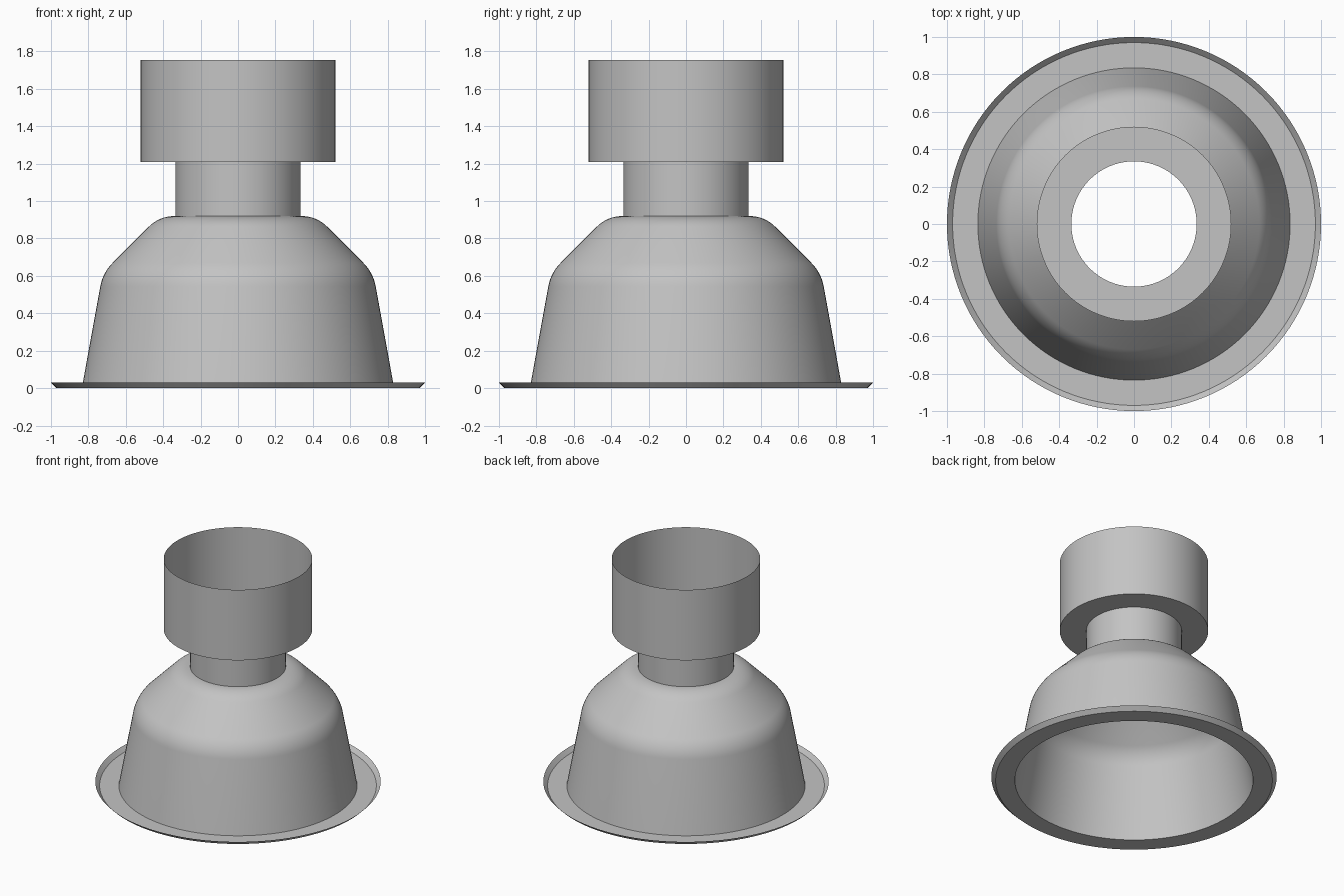
import bpy, bmesh, math
from mathutils import Vector

default = bpy.data.objects.get("Cube")
if default:
    bpy.data.objects.remove(default, do_unlink=True)

SEGMENTS = 128

grey = bpy.data.materials.new("plain grey")
grey.use_nodes = True
colour = (0.55, 0.55, 0.55, 1)
grey.diffuse_color = colour
grey.node_tree.nodes["Principled BSDF"].inputs["Base Color"].default_value = colour


def fillet(before, corner, after, length, steps=10):
    """Round a profile corner with an arc of the given tangent length."""
    c = Vector(corner)
    u = (Vector(before) - c).normalized()
    v = (Vector(after) - c).normalized()
    half = u.angle(v) / 2
    radius = length * math.tan(half)
    centre = c + (u + v).normalized() * length / math.cos(half)
    a = c + u * length - centre
    b = c + v * length - centre
    sweep = math.pi - 2 * half
    return [tuple(centre + (a * math.sin((1 - t) * sweep) + b * math.sin(t * sweep)) / math.sin(sweep))
            for t in (i / steps for i in range(steps + 1))]


def revolve(name, profile):
    """Turn a (radius, height) profile into an open thin shell."""
    bm = bmesh.new()
    rings = []
    for r, z in profile:
        rings.append([bm.verts.new((r * math.cos(k * math.tau / SEGMENTS),
                                    r * math.sin(k * math.tau / SEGMENTS), z))
                      for k in range(SEGMENTS)])
    for low, high in zip(rings, rings[1:]):
        for k in range(SEGMENTS):
            n = (k + 1) % SEGMENTS
            bm.faces.new((low[k], low[n], high[n], high[k]))
    mesh = bpy.data.meshes.new(name)
    bm.to_mesh(mesh)
    bm.free()
    mesh.materials.append(grey)
    obj = bpy.data.objects.new(name, mesh)
    bpy.context.collection.objects.link(obj)
    bpy.ops.object.select_all(action='DESELECT')
    obj.select_set(True)
    bpy.context.view_layer.objects.active = obj
    bpy.ops.object.shade_smooth_by_angle(angle=math.radians(30))
    return obj


# Flat base flange with a small upturned lip
base, shoulder, crown, neck_foot = (0.835, 0), (0.723, 0.617), (0.42, 0.92), (0.335, 0.92)
revolve("base_flange", [(1.0, 0.03), (0.97, 0), base])

# Tapered bell with rounded shoulder and crown
bell = [base]
bell += fillet(base, shoulder, crown, 0.075)
bell += fillet(shoulder, crown, neck_foot, 0.08)
bell.append(neck_foot)
revolve("bell_body", bell)

# Open neck tube
revolve("neck", [neck_foot, (0.335, 1.21)])

# Wide open collar with a ring floor
revolve("top_collar", [(0.335, 1.21), (0.52, 1.21), (0.52, 1.755)])
